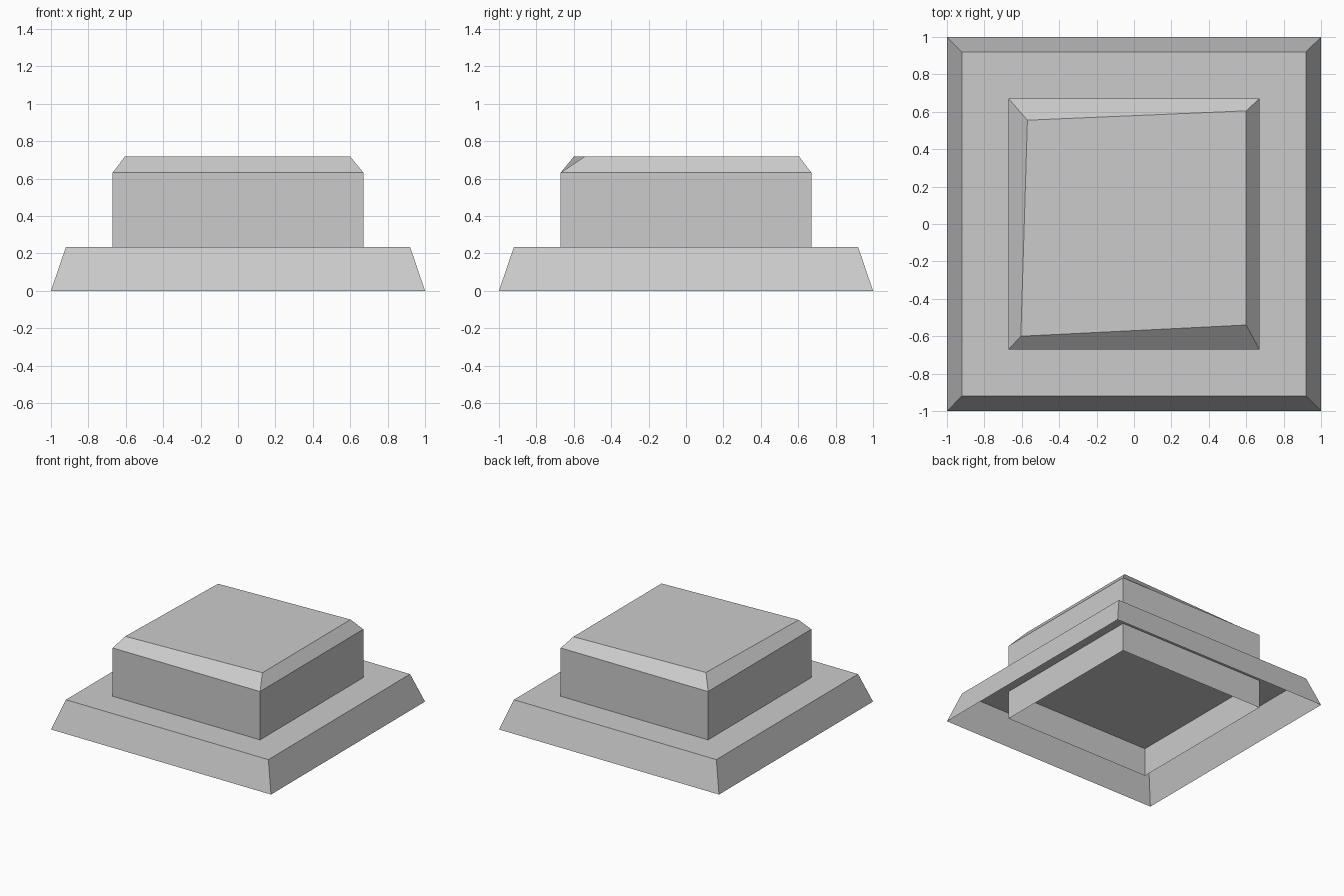
import bpy
import bmesh

cube = bpy.data.objects.get("Cube")
if cube:
    bpy.data.objects.remove(cube, do_unlink=True)

grey = bpy.data.materials.new("light_grey")
grey.use_nodes = True
colour = (0.6, 0.6, 0.6, 1)
grey.diffuse_color = colour
grey.node_tree.nodes["Principled BSDF"].inputs["Base Color"].default_value = colour


def square(half):
    """Corners of a centred square, anticlockwise from above."""
    return [(-half, -half), (half, -half), (half, half), (-half, half)]


def lofted_shell(name, levels):
    """Join stacked four-sided outlines; closed on top, open underneath."""
    bm = bmesh.new()
    rings = [[bm.verts.new((x, y, z)) for x, y in outline] for outline, z in levels]
    for low, high in zip(rings, rings[1:]):
        for i in range(4):
            j = (i + 1) % 4
            bm.faces.new((low[i], low[j], high[j], high[i]))
    bm.faces.new(rings[-1])
    mesh = bpy.data.meshes.new(name)
    bm.to_mesh(mesh)
    bm.free()
    mesh.materials.append(grey)
    obj = bpy.data.objects.new(name, mesh)
    bpy.context.collection.objects.link(obj)
    return obj


# Sloped base, hollow underneath, with a full deck
lofted_shell("sloped_base", [(square(1), 0), (square(0.92), 0.235)])

# Upright block passing through the deck, with an uneven bevelled top
uneven_top = [(-0.605, -0.6), (0.6, -0.54), (0.6, 0.605), (-0.57, 0.555)]
lofted_shell("raised_block", [(square(0.67), 0), (square(0.67), 0.632), (uneven_top, 0.718)])
